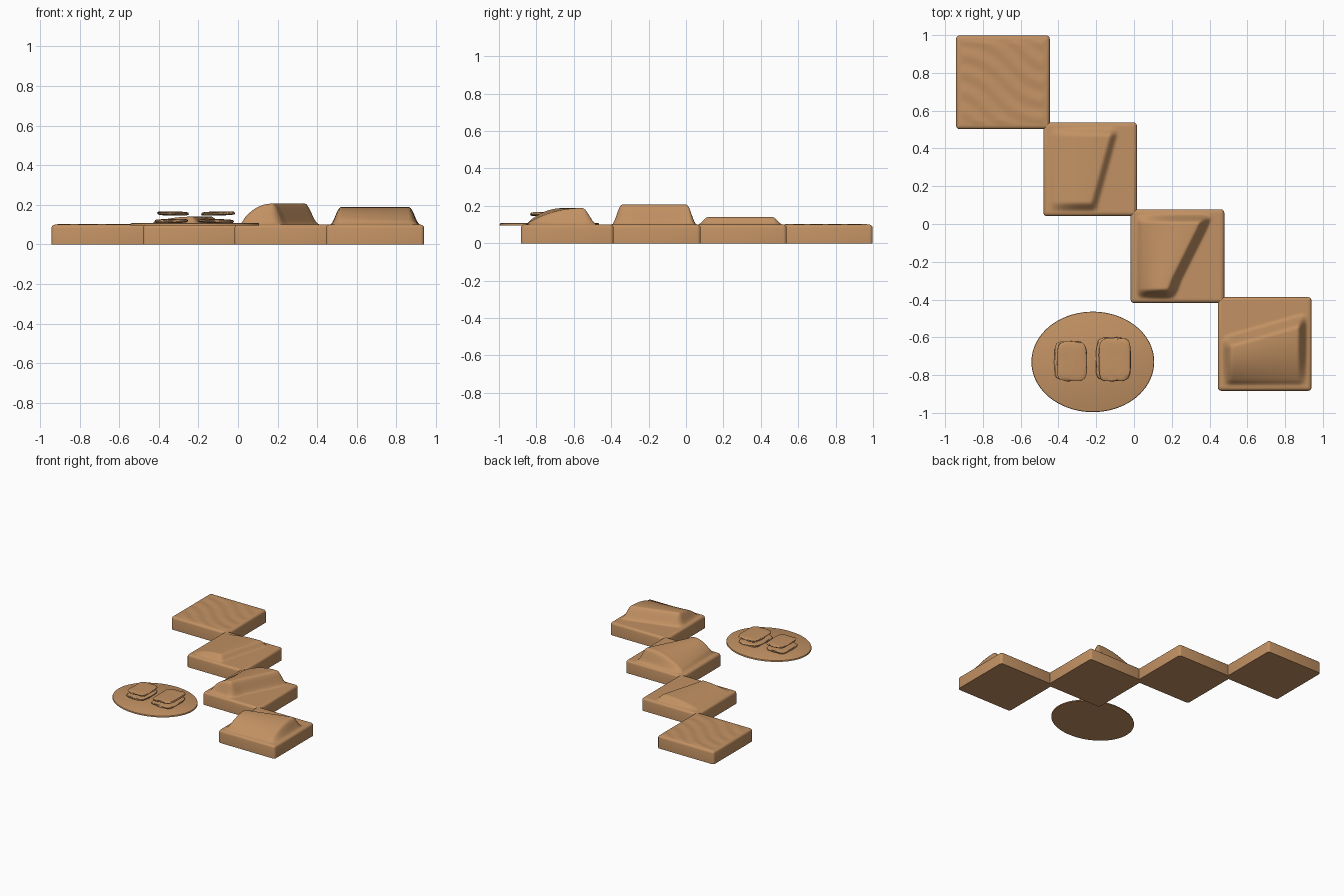
import bpy, bmesh, math
from mathutils import Vector, noise

if "Cube" in bpy.data.objects:
    bpy.data.objects.remove(bpy.data.objects["Cube"])

sand = bpy.data.materials.new("sand")
sand.diffuse_color = (0.54, 0.285, 0.125, 1)
sand.use_nodes = True
sand.node_tree.nodes["Principled BSDF"].inputs["Base Color"].default_value = sand.diffuse_color

TOP = 0.10      # flat height of every tile
BEVEL = 0.018


def smooth(t):
    t = max(0.0, min(1.0, t))
    return t * t * (3 - 2 * t)


def finish(bm, name, loc=(0, 0, 0), angle=50):
    bmesh.ops.recalc_face_normals(bm, faces=bm.faces)
    me = bpy.data.meshes.new(name)
    bm.to_mesh(me)
    bm.free()
    me.materials.append(sand)
    ob = bpy.data.objects.new(name, me)
    ob.location = loc
    bpy.context.collection.objects.link(ob)
    bpy.ops.object.select_all(action='DESELECT')
    ob.select_set(True)
    bpy.context.view_layer.objects.active = ob
    bpy.ops.object.shade_smooth_by_angle(angle=math.radians(angle))
    return ob


def crest_at(points, s):
    """Crest position interpolated along the ridge."""
    if s <= points[0][0]:
        return points[0][1]
    for (a, ca), (b, cb) in zip(points, points[1:]):
        if s <= b:
            return ca + (cb - ca) * (s - a) / (b - a)
    return points[-1][1]


def dune(height, crest, slip, swap=False):
    """Gentle windward slope up to a slanted crest, steep slip face behind it."""
    def h(x, y):
        across, along = (y, x) if swap else (x, y)
        c = crest_at(crest, along)
        if across < c:
            t = max(0.0, (across + 0.225) / (c + 0.225))
            p = 1 - (1 - t) ** 2.2
        else:
            p = 1 - smooth((across - c) / slip)
        ends = smooth((0.228 - abs(along)) / 0.055)
        sides = smooth((0.232 - abs(across)) / 0.04)
        return height * p * ends * sides
    return h


def ripples(x, y):
    """Wavy wind ripples running diagonally."""
    wave = math.sin(58 * (y + 0.55 * x + 0.03 * math.sin(11 * x - 5 * y)))
    return 0.004 * (0.5 + 0.5 * wave) * smooth((0.232 - max(abs(x), abs(y))) / 0.03)


def tile(name, x, y, h):
    # Rounded block, its top face gridded and raised by the height rule
    bm = bmesh.new()
    bmesh.ops.create_cube(bm, size=1)
    for v in bm.verts:
        v.co = Vector((v.co.x * 0.496, v.co.y * 0.496, (v.co.z + 0.5) * TOP))
    edges = [e for e in bm.edges if max(v.co.z for v in e.verts) > 0.01]
    bmesh.ops.bevel(bm, geom=edges, offset=BEVEL, segments=3, profile=0.5, affect='EDGES')
    top = max(bm.faces, key=lambda f: f.calc_center_median().z)
    bmesh.ops.subdivide_edges(bm, edges=list(top.edges), cuts=55, use_grid_fill=True)
    for v in bm.verts:
        if v.co.z > TOP - 0.0002:
            v.co.z += h(v.co.x, v.co.y)
    finish(bm, name, (x, y, 0))


# Four sand tiles stepping diagonally
tile("rippled_sand_tile", -0.694, 0.75, ripples)
tile("low_dune_tile", -0.232, 0.29,
     dune(0.04, [(-0.18, 0.0), (0.18, 0.10)], 0.05))
tile("tall_dune_tile", 0.23, -0.17,
     dune(0.106, [(-0.20, -0.065), (-0.12, -0.035), (0.14, 0.095), (0.2, 0.12)], 0.065))
tile("cross_dune_tile", 0.692, -0.635,
     dune(0.088, [(-0.2, -0.025), (0.2, 0.09)], 0.075, swap=True))

# Thin oval sand sheet
bm = bmesh.new()
bmesh.ops.create_cone(bm, cap_ends=True, segments=72, radius1=1, radius2=1, depth=0.012)
for v in bm.verts:
    v.co.x *= 0.325
    v.co.y *= 0.266
rim = [e for e in bm.edges if all(v.co.z > 0 for v in e.verts)]
bmesh.ops.bevel(bm, geom=rim, offset=0.007, segments=2, profile=0.5, affect='EDGES')
finish(bm, "oval_sand_sheet", (-0.218, -0.73, 0.102), 35)


def slab(name, loc, size, seed, tilt):
    # Flat stone: squared-off ellipsoid with a rough outline
    bm = bmesh.new()
    bmesh.ops.create_uvsphere(bm, u_segments=40, v_segments=16, radius=1)
    for v in bm.verts:
        d = v.co.normalized()
        k = (abs(d.x) ** 5 + abs(d.y) ** 5 + abs(d.z) ** 5) ** (-1 / 5)
        k *= 1 + 0.07 * noise.noise(d * 2.2 + Vector((seed, 0, 0)))
        v.co = Vector((d.x * k * size[0], d.y * k * size[1], d.z * k * size[2]))
        v.co.z += v.co.x * tilt
    finish(bm, name, loc, 40)


# Two stacks of thin flat stones, each upper one hovering over a lower one
for side, x, w, l, y in (("left", -0.332, 0.082, 0.102, -0.727),
                         ("right", -0.105, 0.088, 0.112, -0.718)):
    seed = 3.0 if side == "left" else 7.4
    tilt = 0.02 if side == "left" else -0.03
    slab(side + "_lower_stone", (x - 0.006, y + 0.002, 0.118), (w, l, 0.010), seed, tilt)
    slab(side + "_upper_stone", (x + 0.004, y, 0.156), (w * 0.94, l, 0.010), seed + 5, -tilt)
